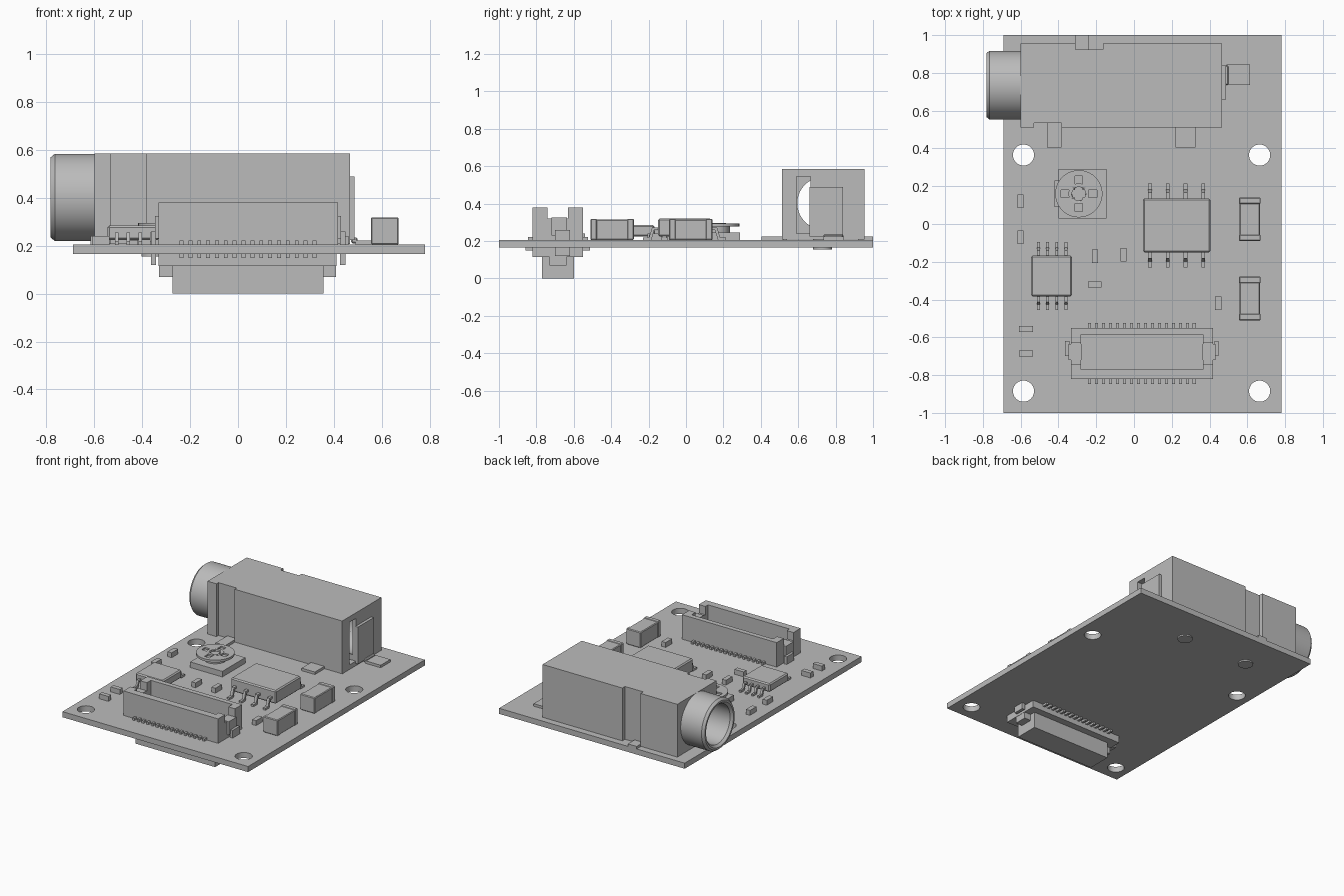
import bpy, bmesh, math
from mathutils import Matrix

cube = bpy.data.objects.get("Cube")
if cube:
    bpy.data.objects.remove(cube, do_unlink=True)

GREY = (0.5, 0.5, 0.5, 1)
mat = bpy.data.materials.new("plain grey")
mat.use_nodes = True
mat.diffuse_color = GREY
mat.node_tree.nodes["Principled BSDF"].inputs["Base Color"].default_value = GREY

TOP, BOTTOM = 0.205, 0.165


def finish(name, bm):
    bmesh.ops.recalc_face_normals(bm, faces=bm.faces)
    mesh = bpy.data.meshes.new(name)
    bm.to_mesh(mesh)
    bm.free()
    mesh.materials.append(mat)
    ob = bpy.data.objects.new(name, mesh)
    bpy.context.collection.objects.link(ob)
    return ob


def box(name, x, y, z, bevel=0):
    """Box from (low, high) ranges."""
    bm = bmesh.new()
    bmesh.ops.create_cube(bm, size=1)
    for v in bm.verts:
        v.co = [(r[0] + r[1]) / 2 + c * (r[1] - r[0]) for c, r in zip(v.co, (x, y, z))]
    if bevel:
        bmesh.ops.bevel(bm, geom=bm.edges[:], offset=bevel, segments=1, affect='EDGES')
    return finish(name, bm)


def cylinder(name, x, y, low, high, r, segments=40):
    bm = bmesh.new()
    bmesh.ops.create_cone(bm, cap_ends=True, segments=segments, radius1=r, radius2=r,
                          depth=high - low,
                          matrix=Matrix.Translation((x, y, (low + high) / 2)))
    return smooth(finish(name, bm))


def prism(name, profile, x0, x1):
    """Extrude a (y, z) outline along x."""
    bm = bmesh.new()
    face = bm.faces.new([bm.verts.new((x0, y, z)) for y, z in profile])
    out = bmesh.ops.extrude_face_region(bm, geom=[face])
    for v in out["geom"]:
        if isinstance(v, bmesh.types.BMVert):
            v.co.x = x1
    return finish(name, bm)


def lathe_x(name, profile, y, z, segments=64):
    """Spin a closed (x, radius) outline around an x-parallel axis."""
    bm = bmesh.new()
    rings = []
    for i in range(segments):
        a = math.tau * i / segments
        rings.append([bm.verts.new((x, y + r * math.cos(a), z + r * math.sin(a)))
                      for x, r in profile])
    n = len(profile)
    for i in range(segments):
        a, b = rings[i], rings[(i + 1) % segments]
        for j in range(n):
            k = (j + 1) % n
            bm.faces.new((a[j], a[k], b[k], b[j]))
    return smooth(finish(name, bm))


def smooth(ob):
    bpy.ops.object.select_all(action='DESELECT')
    ob.select_set(True)
    bpy.context.view_layer.objects.active = ob
    bpy.ops.object.shade_smooth_by_angle(angle=math.radians(30))
    return ob


def cut(ob, *cutters):
    bpy.context.view_layer.objects.active = ob
    for c in cutters:
        m = ob.modifiers.new("cut", 'BOOLEAN')
        m.operation, m.solver, m.object = 'DIFFERENCE', 'EXACT', c
        bpy.ops.object.modifier_apply(modifier=m.name)
        bpy.data.objects.remove(c, do_unlink=True)
    return ob


# Circuit board with mounting holes
board = box("board", (-0.69, 0.78), (-1, 1), (BOTTOM, TOP))
cut(board, *[cylinder("hole", x, y, 0, 0.4, 0.056)
             for x in (-0.585, 0.665) for y in (-0.885, 0.365)])

# Audio socket body with side recesses, through bore and end slot
JY, JZ, BORE = 0.735, 0.402, 0.14
body = box("socket_body", (-0.6, 0.467), (0.512, 0.955), (0.207, 0.585))
bore_cutter = lathe_x("bore", [(-0.7, 0.0001), (-0.7, BORE), (0.44, BORE), (0.44, 0.0001)], JY, JZ)
cut(body,
    box("recess", (-0.53, -0.385), (0.4, 0.535), (0.1, 0.7)),
    box("recess", (-0.31, -0.165), (0.925, 1.1), (0.1, 0.7)),
    bore_cutter,
    box("slot", (0.4, 0.6), (0.592, 0.665), (0.24, 0.545)))
smooth(body)
lathe_x("socket_barrel", [(-0.598, BORE), (-0.598, 0.182), (-0.765, 0.182), (-0.782, 0.168),
                          (-0.782, 0.155), (-0.765, BORE)], JY, JZ)

# Socket solder tabs and locating pegs
for x, y in (((-0.46, -0.385), (0.405, 0.54)), ((0.22, 0.325), (0.405, 0.52)),
             ((-0.31, -0.24), (0.92, 1.0)), ((0.49, 0.615), (0.735, 0.845))):
    box("socket_tab", x, y, (TOP, 0.223))
box("socket_end_spring", (0.467, 0.487), (0.66, 0.84), (0.225, 0.49))
box("socket_spring_foot", (0.472, 0.5), (0.735, 0.84), (0.21, 0.235), 0.006)
for x in (-0.353, 0.17):
    cylinder("socket_peg", x, 0.73, 0.155, 0.21, 0.05)

# Board connector: open shroud above, stepped plug below
shroud = box("connector_shroud", (-0.333, 0.417), (-0.82, -0.55), (TOP, 0.38))
cut(shroud,
    box("cavity", (-0.28, 0.365), (-0.77, -0.585), (0.24, 0.5)),
    box("end_notch", (-0.5, 0.6), (-0.74, -0.63), (0.32, 0.5)))
box("plug_base", (-0.333, 0.412), (-0.82, -0.55), (0.115, BOTTOM))
box("plug_tongue", (-0.273, 0.358), (-0.77, -0.6), (0, 0.12))
box("plug_key", (-0.33, 0.41), (-0.73, -0.64), (0.07, 0.12))
for side in (-1, 1):
    x = 0.042 + side * 0.395
    box("connector_clip", (x - 0.011, x + 0.011), (-0.7, -0.62), (0.12, 0.26))
    x = 0.042 + side * 0.355
    box("end_latch", (x - 0.034, x + 0.034), (-0.72, -0.635), (0.23, 0.325))
    for i in range(16):
        px = -0.236 + i * 0.037
        y = -0.685 + side * 0.147
        box("connector_pin", (px - 0.008, px + 0.008), (y - 0.014, y + 0.014), (TOP, 0.222))
        y = -0.685 + side * 0.152
        box("plug_pin", (px - 0.008, px + 0.008), (y - 0.02, y + 0.02), (0.15, BOTTOM))


def chip(name, x, y, top, reach, pins, width):
    """Package with gull-wing legs on both long sides."""
    box(name, x, y, (0.225, top), 0.008)
    mid, half = (y[0] + y[1]) / 2, (y[1] - y[0]) / 2
    high, t = (0.225 + top) / 2, 0.014
    outline = [(half - 0.01, high), (half + reach * 0.4, high), (half + reach * 0.6, TOP + t),
               (half + reach, TOP + t), (half + reach, TOP), (half + reach * 0.45, TOP),
               (half + reach * 0.25, high - t), (half - 0.01, high - t)]
    for px in pins:
        for s in (-1, 1):
            prism(name + "_leg", [(mid + s * a, b) for a, b in outline],
                  px - width / 2, px + width / 2)


chip("large_chip", (0.047, 0.405), (-0.15, 0.135), 0.32, 0.079,
     [0.085 + 0.094 * i for i in range(4)], 0.02)
chip("small_chip", (-0.545, -0.328), (-0.383, -0.168), 0.285, 0.072,
     [-0.506 + 0.0485 * i for i in range(4)], 0.015)

# Capacitors with end bands
for y in (-0.395, 0.025):
    box("capacitor", (0.558, 0.668), (y - 0.112, y + 0.112), (TOP, 0.316), 0.005)
    for s in (-1, 1):
        e = y + s * 0.098
        box("capacitor_band", (0.555, 0.671), (e - 0.018, e + 0.018), (TOP, 0.319), 0.005)

# Small chip resistors: upright ones, then sideways ones
for x, y in ((-0.6, 0.12), (-0.6, -0.07), (-0.207, -0.17), (-0.055, -0.163), (0.446, -0.42)):
    box("resistor", (x - 0.016, x + 0.016), (y - 0.036, y + 0.036), (TOP, 0.24))
for x, y in ((-0.207, -0.32), (-0.572, -0.555), (-0.572, -0.685)):
    box("resistor", (x - 0.036, x + 0.036), (y - 0.016, y + 0.016), (TOP, 0.24))

# Trimmer: base, post and slotted dial
TX, TY = -0.292, 0.16
box("trimmer_base", (-0.4, -0.145), (0.03, 0.29), (TOP, 0.245))
box("trimmer_contact", (-0.42, -0.39), (0.09, 0.23), (TOP, 0.225))
cylinder("trimmer_post", TX, TY, 0.24, 0.28, 0.075)
dial = cylinder("trimmer_dial", TX, TY, 0.278, 0.295, 0.125)
cut(dial,
    box("slot", (TX - 0.095, TX + 0.095), (TY - 0.02, TY + 0.02), (0.284, 0.4)),
    box("slot", (TX - 0.02, TX + 0.02), (TY - 0.095, TY + 0.095), (0.284, 0.4)))
hub = cylinder("trimmer_hub", TX, TY, 0.28, 0.297, 0.055)
cut(hub, cylinder("hub_hole", TX, TY, 0.2805, 0.4, 0.036))
